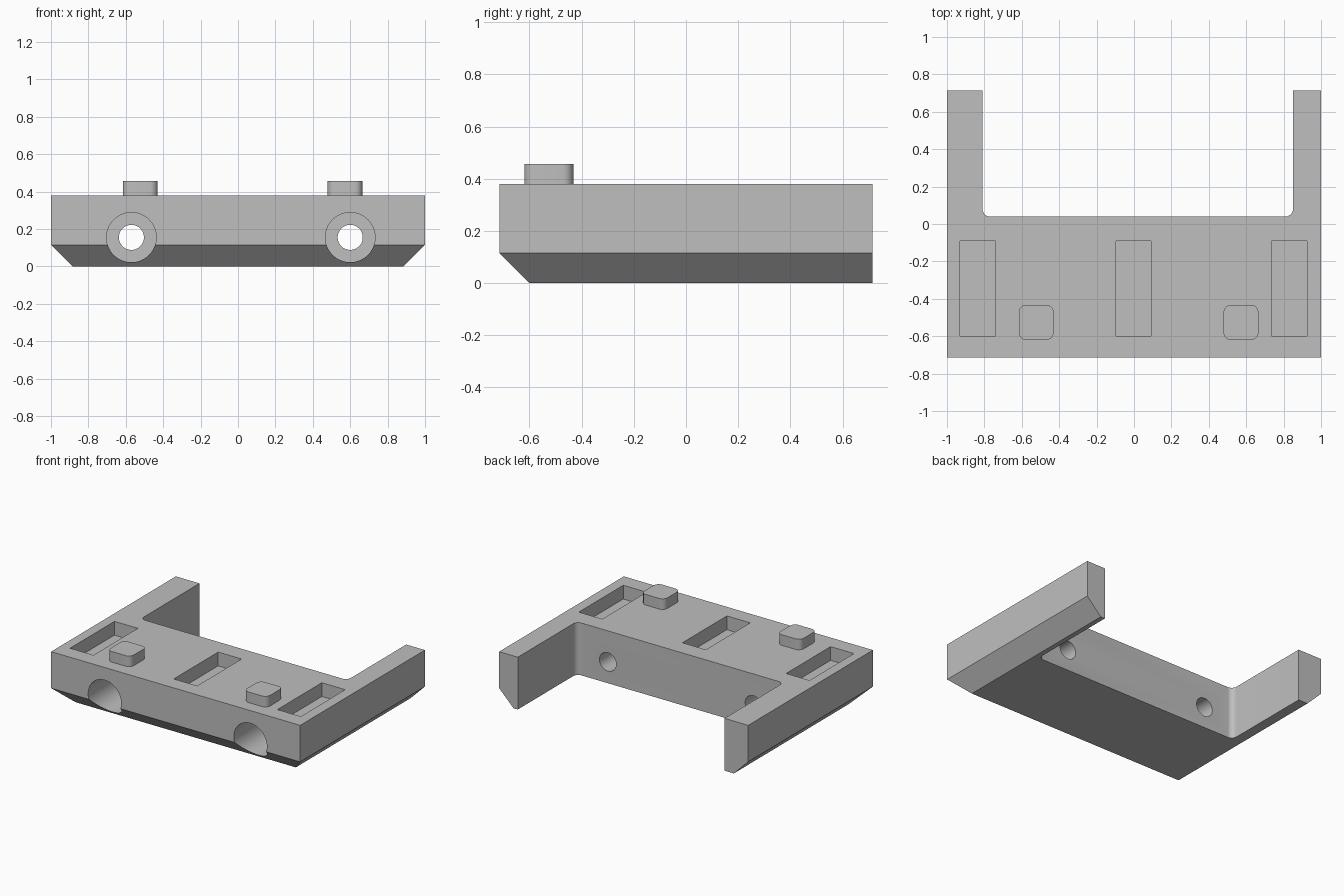
import bpy, bmesh, math
from mathutils import Matrix, Vector

cube = bpy.data.objects.get("Cube")
if cube:
    bpy.data.objects.remove(cube, do_unlink=True)

grey = bpy.data.materials.new("plain grey")
grey.use_nodes = True
colour = (0.52, 0.52, 0.52, 1)
grey.diffuse_color = colour
grey.node_tree.nodes["Principled BSDF"].inputs["Base Color"].default_value = colour


def finish(bm, name):
    bmesh.ops.recalc_face_normals(bm, faces=bm.faces)
    mesh = bpy.data.meshes.new(name)
    bm.to_mesh(mesh)
    bm.free()
    mesh.materials.append(grey)
    obj = bpy.data.objects.new(name, mesh)
    bpy.context.collection.objects.link(obj)
    return obj


def box(bm, x, y, z, radius=0):
    """Box from three (min, max) ranges, with optional rounded upright edges."""
    lo, hi = Vector((x[0], y[0], z[0])), Vector((x[1], y[1], z[1]))
    matrix = Matrix.Translation((lo + hi) / 2) @ Matrix.Diagonal((*(hi - lo), 1))
    verts = bmesh.ops.create_cube(bm, size=1, matrix=matrix)["verts"]
    if radius:
        edges = {e for v in verts for e in v.link_edges
                 if abs(e.verts[0].co.z - e.verts[1].co.z) > 0.01}
        bmesh.ops.bevel(bm, geom=list(edges), offset=radius, segments=8,
                        profile=0.5, affect='EDGES')


def cylinder_y(bm, x, z, radius, y0, y1):
    matrix = Matrix.Translation((x, (y0 + y1) / 2, z)) @ Matrix.Rotation(math.pi / 2, 4, 'X')
    bmesh.ops.create_cone(bm, cap_ends=True, segments=64, radius1=radius,
                          radius2=radius, depth=y1 - y0, matrix=matrix)


def cut(obj, bm):
    cutter = finish(bm, "cutter")
    cutter.hide_render = True
    mod = obj.modifiers.new("cut", 'BOOLEAN')
    mod.operation, mod.solver, mod.object = 'DIFFERENCE', 'EXACT', cutter
    bpy.context.view_layer.objects.active = obj
    bpy.ops.object.modifier_apply(modifier=mod.name)
    bpy.data.objects.remove(cutter, do_unlink=True)


def smooth(obj):
    bpy.ops.object.select_all(action='DESELECT')
    obj.select_set(True)
    bpy.context.view_layer.objects.active = obj
    bpy.ops.object.shade_smooth_by_angle(angle=math.radians(30))


TOP, HALF_Y, CHAMFER = 0.38, 0.715, 0.115

# Main block with its lower front and side edges chamfered
bm = bmesh.new()
box(bm, (-1, 1), (-HALF_Y, HALF_Y), (CHAMFER, TOP))
base = min(bm.faces, key=lambda f: f.calc_center_median().z)
lower = bmesh.ops.extrude_face_region(bm, geom=[base])["geom"]
bmesh.ops.delete(bm, geom=[base], context='FACES_ONLY')
for v in (g for g in lower if isinstance(g, bmesh.types.BMVert)):
    v.co.x -= math.copysign(CHAMFER, v.co.x)
    v.co.y += CHAMFER if v.co.y < 0 else 0
    v.co.z = 0
body = finish(bm, "bracket_body")

# Rear opening between the two arms
bm = bmesh.new()
box(bm, (-0.81, 0.85), (0.04, 1), (-0.2, 0.6), 0.04)
cut(body, bm)

# Shallow rectangular pockets in the top
bm = bmesh.new()
for x in (-0.835, -0.002, 0.83):
    box(bm, (x - 0.094, x + 0.094), (-0.6, -0.09), (TOP - 0.1, 0.6))
cut(body, bm)

# Stepped bolt holes: wide bore at the front, narrow hole out of the back
for radius, depth_y in ((0.133, -0.16), (0.067, 0.2)):
    bm = bmesh.new()
    for x in (-0.57, 0.6):
        cylinder_y(bm, x, 0.155, radius, -0.9, depth_y)
    cut(body, bm)
smooth(body)

# Rounded locating pegs on the top
for name, x in (("right_peg", -0.523), ("left_peg", 0.572)):
    bm = bmesh.new()
    box(bm, (x - 0.093, x + 0.093), (-0.62, -0.432), (TOP, 0.457), 0.04)
    smooth(finish(bm, name))
